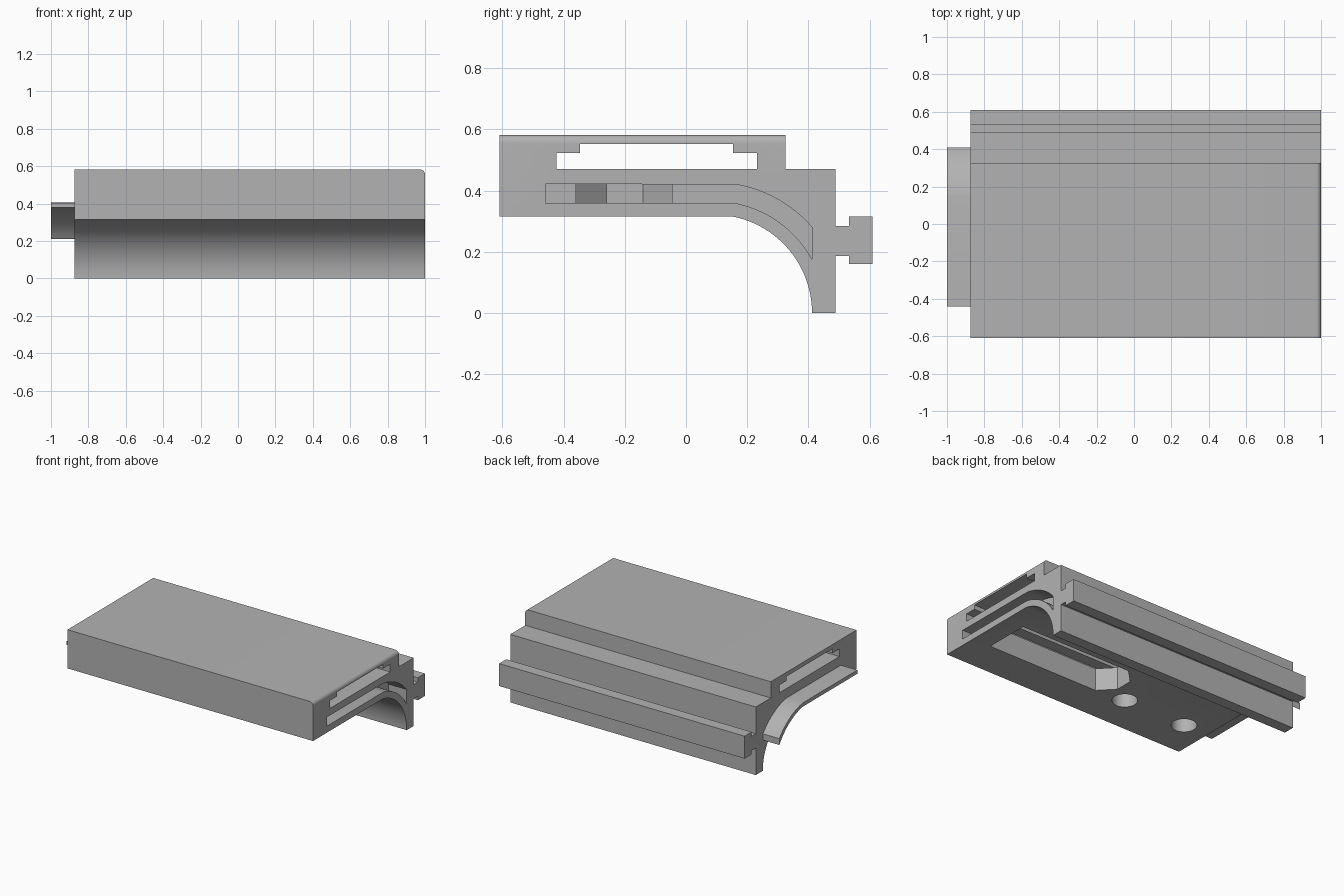
import bpy, bmesh, math

if "Cube" in bpy.data.objects:
    bpy.data.objects.remove(bpy.data.objects["Cube"])

grey = bpy.data.materials.new("plain_grey")
grey.diffuse_color = (0.45, 0.45, 0.45, 1)
grey.use_nodes = True
grey.node_tree.nodes["Principled BSDF"].inputs["Base Color"].default_value = grey.diffuse_color

CY = 0.0905        # centre of the curved underside (z = 0)
X0, X1 = -0.875, 1.0


def arc(r, y_start, y_end, n=24):
    """Points (y, z) on the circle about (CY, 0) between two y values."""
    a, b = (math.acos(max(-1, min(1, (y - CY) / r))) for y in (y_start, y_end))
    return [(CY + r * math.cos(a + (b - a) * i / n),
             r * math.sin(a + (b - a) * i / n)) for i in range(n + 1)]


def prism(name, pts, depth):
    """Extrude a 3D outline by a vector."""
    bm = bmesh.new()
    face = bm.faces.new([bm.verts.new(p) for p in pts])
    ext = bmesh.ops.extrude_face_region(bm, geom=[face])
    bmesh.ops.translate(bm, vec=depth,
                        verts=[v for v in ext["geom"] if isinstance(v, bmesh.types.BMVert)])
    bmesh.ops.recalc_face_normals(bm, faces=bm.faces)
    me = bpy.data.meshes.new(name)
    bm.to_mesh(me)
    bm.free()
    me.materials.append(grey)
    ob = bpy.data.objects.new(name, me)
    bpy.context.collection.objects.link(ob)
    return ob


def along_x(name, profile, x0, x1):
    return prism(name, [(x0, y, z) for y, z in profile], (x1 - x0, 0, 0))


def along_z(name, outline, z0, z1):
    return prism(name, [(x, y, z0) for x, y in outline], (0, 0, z1 - z0))


def activate(ob):
    bpy.ops.object.select_all(action='DESELECT')
    ob.select_set(True)
    bpy.context.view_layer.objects.active = ob


def cut(ob, cutter):
    cutter.hide_render = True
    mod = ob.modifiers.new("cut", 'BOOLEAN')
    mod.operation, mod.solver, mod.object = 'DIFFERENCE', 'EXACT', cutter
    activate(ob)
    bpy.ops.object.modifier_apply(modifier=mod.name)
    bpy.data.objects.remove(cutter, do_unlink=True)


# Main extruded body with T-shaped rail on the back and arched underside
body = along_x("body", [
    (-0.61, 0.315), (-0.61, 0.582), (0.325, 0.582), (0.325, 0.47), (0.488, 0.47),
    (0.488, 0.285), (0.533, 0.285), (0.533, 0.315), (0.61, 0.315), (0.61, 0.16),
    (0.533, 0.16), (0.533, 0.187), (0.488, 0.187), (0.488, 0.0)]
    + arc(0.3215, 0.412, 0.155), X0, X1)

# Rounded top edge at the right end
bm = bmesh.new()
bm.from_mesh(body.data)
edge = [e for e in bm.edges if all(v.co.x > 0.99 and v.co.z > 0.58 for v in e.verts)]
bmesh.ops.bevel(bm, geom=edge, offset=0.026, segments=8, profile=0.5, affect='EDGES')
bm.to_mesh(body.data)
bm.free()

# T-slot running the full length
cut(body, along_x("t_slot_cutter", [
    (-0.423, 0.47), (0.232, 0.47), (0.232, 0.523), (0.153, 0.523),
    (0.153, 0.553), (-0.347, 0.553), (-0.347, 0.523), (-0.423, 0.523)], -1.2, 1.2))

# Shallow curved socket in the right end
cut(body, along_x("socket_cutter",
    [(-0.46, 0.36), (-0.46, 0.422)] + arc(0.4265, 0.165, 0.412)
    + arc(0.366, 0.412, 0.155), 0.86, 1.2))

# Pocket through the floor, with clipped corners at its inner end
cut(body, along_z("pocket_cutter", [
    (0.86, -0.36), (0.86, -0.045), (0.01, -0.045),
    (-0.085, -0.14), (-0.085, -0.26), (0.01, -0.36)], 0.2, 0.50))

# Two round holes through the floor
for hx in (-0.21, -0.69):
    cut(body, along_z("hole_cutter", [
        (hx + 0.08 * math.cos(i * math.tau / 40), -0.34 + 0.08 * math.sin(i * math.tau / 40))
        for i in range(40)], 0.2, 0.50))

# Curved tongue on the left end, matching the socket
tongue = along_x("tongue",
    [(-0.44, 0.378), (-0.44, 0.404)] + arc(0.409, 0.15, 0.41)
    + arc(0.383, 0.41, 0.15), -1.0, X0 + 0.01)

for ob in (body, tongue):
    activate(ob)
    bpy.ops.object.shade_smooth_by_angle(angle=math.radians(25))
